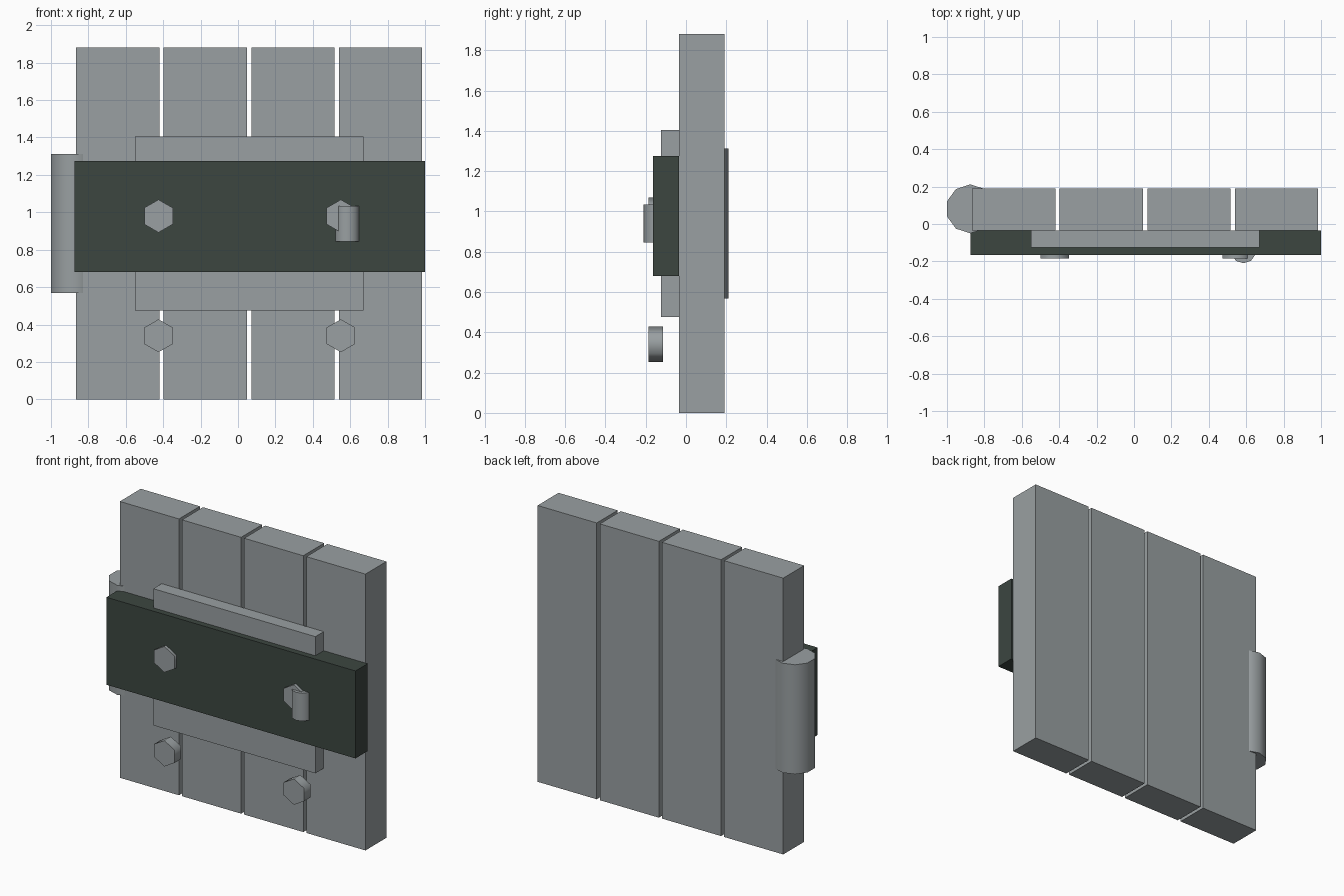
import bpy
from math import pi, radians

default = bpy.data.objects.get("Cube")
if default:
    bpy.data.objects.remove(default, do_unlink=True)


def material(name, rgb):
    m = bpy.data.materials.new(name)
    m.use_nodes = True
    m.diffuse_color = (*rgb, 1)
    m.node_tree.nodes["Principled BSDF"].inputs["Base Color"].default_value = (*rgb, 1)
    return m


grey = material("weathered grey", (0.32, 0.35, 0.36))
dark = material("dark green grey", (0.045, 0.061, 0.051))


def box(name, xs, ys, zs, mat):
    """Box given by its extents along each axis."""
    spans = (xs, ys, zs)
    bpy.ops.mesh.primitive_cube_add(size=1, location=[(a + b) / 2 for a, b in spans])
    ob = bpy.context.object
    ob.name = name
    ob.scale = [b - a for a, b in spans]
    bpy.ops.object.transform_apply(location=False, rotation=False, scale=True)
    ob.data.materials.append(mat)
    return ob


def prism(name, sides, radius, depth, center, mat, rotation=(0, 0, 0)):
    """Low-sided cylinder with smooth sides and sharp caps."""
    bpy.ops.mesh.primitive_cylinder_add(vertices=sides, radius=radius, depth=depth,
                                        location=center, rotation=rotation)
    ob = bpy.context.object
    ob.name = name
    ob.data.materials.append(mat)
    bpy.ops.object.shade_smooth_by_angle(angle=radians(65))
    return ob


# Four upright planks with narrow gaps
for i in range(4):
    left = -0.865 + i * 0.468
    box(f"plank_{i + 1}", (left, left + 0.445), (-0.035, 0.19), (0, 1.88), grey)

# Mounting plate and the dark crossbar over it
box("mounting_plate", (-0.55, 0.67), (-0.125, -0.035), (0.475, 1.405), grey)
box("crossbar", (-0.875, 1.0), (-0.165, -0.035), (0.68, 1.275), dark)

# Hexagonal bolt heads
for row, z in (("lower", 0.34), ("upper", 0.98)):
    for side, x in (("right", -0.425), ("left", 0.55)):
        prism(f"{row}_{side}_bolt", 6, 0.088, 0.07, (x, -0.15, z), grey, (pi / 2, 0, 0))

# Hinge barrel on the side and the small latch pin
prism("hinge_barrel", 10, 0.131, 0.745, (-0.875, 0.081, 0.94), grey)
prism("latch_pin", 10, 0.068, 0.19, (0.585, -0.142, 0.94), grey)
